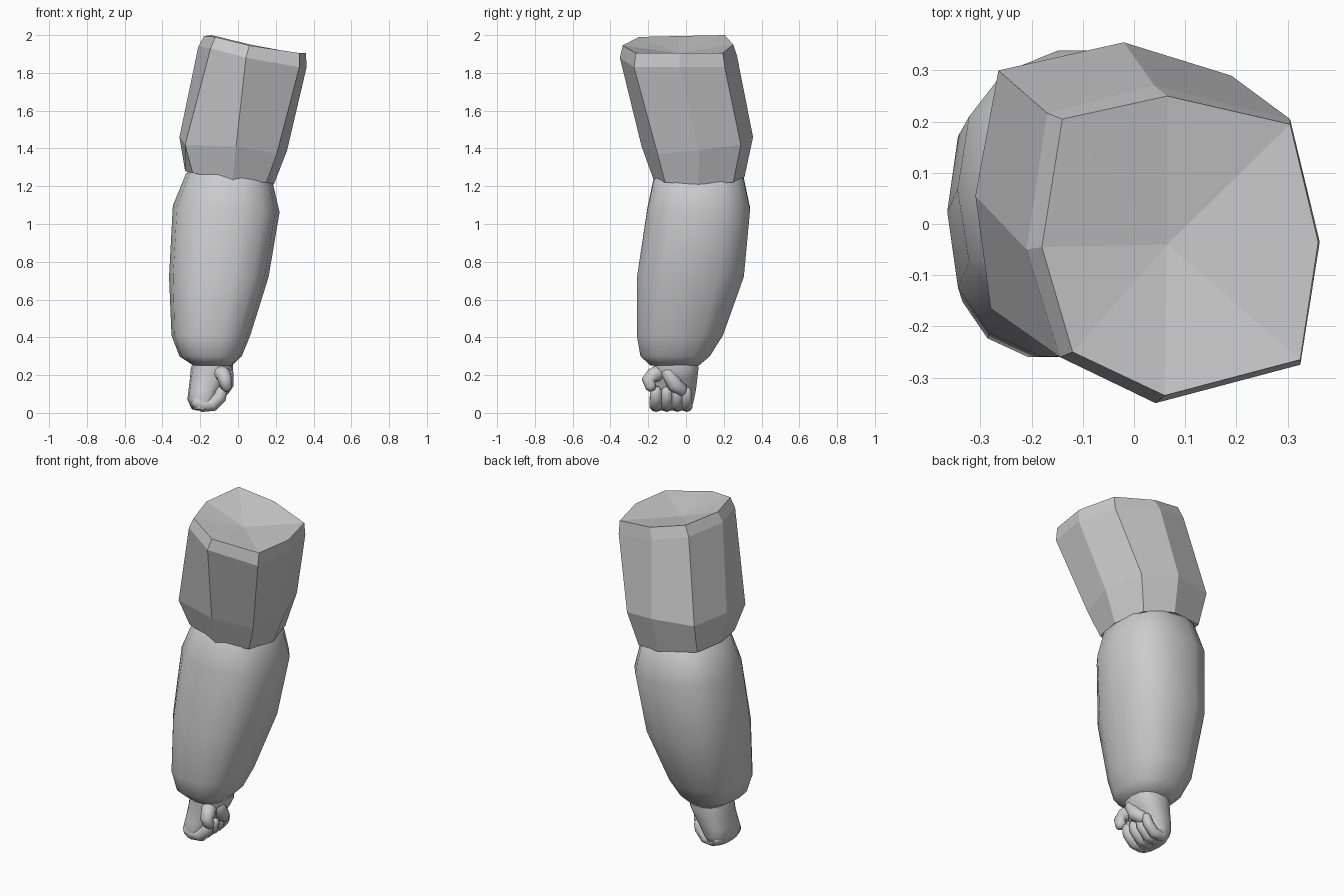
import bpy, bmesh, math
from mathutils import Vector

if "Cube" in bpy.data.objects:
    bpy.data.objects.remove(bpy.data.objects["Cube"])


def loft(name, rings, centre=None, smooth=None):
    """Skin a stack of rings (top to bottom), optional dished top centre."""
    bm = bmesh.new()
    rows = [[bm.verts.new(p) for p in r] for r in rings]
    n = len(rows[0])
    for a, b in zip(rows, rows[1:]):
        for i in range(n):
            j = (i + 1) % n
            bm.faces.new((a[i], a[j], b[j], b[i]))
    if centre:
        c = bm.verts.new(centre)
        for i in range(0, n, 2):
            for k in (i, i + 1):
                bm.faces.new((c, rows[0][k], rows[0][(k + 1) % n]))
    else:
        bm.faces.new(rows[0])
    bm.faces.new(rows[-1])
    bmesh.ops.recalc_face_normals(bm, faces=bm.faces)
    me = bpy.data.meshes.new(name)
    bm.to_mesh(me)
    bm.free()
    ob = bpy.data.objects.new(name, me)
    bpy.context.collection.objects.link(ob)
    if smooth:
        bpy.ops.object.select_all(action='DESELECT')
        ob.select_set(True)
        bpy.context.view_layer.objects.active = ob
        bpy.ops.object.shade_smooth_by_angle(angle=math.radians(smooth))
    return ob


def oval(x0, x1, y0, y1, z, tilt=0.0, n=14, e=2.5):
    """Squarish oval ring from its extents, tilted along x."""
    cx, cy, rx, ry = (x0 + x1) / 2, (y0 + y1) / 2, (x1 - x0) / 2, (y1 - y0) / 2
    out = []
    for i in range(n):
        t = 2 * math.pi * i / n
        c, s = math.cos(t), math.sin(t)
        x = rx * math.copysign(abs(c) ** (2 / e), c)
        y = ry * math.copysign(abs(s) ** (2 / e), s)
        out.append((cx + x, cy + y, z + tilt * x))
    return out


def tube(name, pts, radii, n=10):
    """Rounded finger following a path, with domed ends."""
    pts = [Vector(p) for p in pts]
    first, last = pts[0] - pts[1], pts[-1] - pts[-2]
    pts = ([pts[0] + first.normalized() * radii[0] * .6] + pts
           + [pts[-1] + last.normalized() * radii[-1] * .6])
    radii = [radii[0] * .55] + radii + [radii[-1] * .55]
    rings = []
    for k, p in enumerate(pts):
        d = (pts[min(k + 1, len(pts) - 1)] - pts[max(k - 1, 0)]).normalized()
        u = d.cross(Vector((0.0, 1.0, 0.05))).normalized()
        v = d.cross(u)
        rings.append([p + (u * math.cos(a) + v * math.sin(a)) * radii[k]
                      for a in (2 * math.pi * i / n for i in range(n))])
    return loft(name, rings, smooth=70)


# Faceted eight-sided upper arm
rim = [(.36, -.035, 1.905), (.325, -.265, 1.905), (.06, -.335, 1.945), (-.12, -.25, 1.99),
       (-.18, -.045, 1.995), (-.14, .205, 2.0), (.065, .25, 1.95), (.305, .195, 1.905)]
shoulder = [(.363, -.035, 1.83), (.325, -.275, 1.83), (.042, -.35, 1.88), (-.145, -.26, 1.93),
            (-.21, -.05, 1.94), (-.17, .217, 1.94), (.04, .27, 1.89), (.305, .205, 1.83)]
bulge = [(.26, .07, 1.39), (.205, -.15, 1.37), (-.01, -.235, 1.41), (-.28, -.165, 1.42),
         (-.31, .055, 1.46), (-.265, .3, 1.46), (-.02, .355, 1.46), (.19, .29, 1.42)]
elbow = [(.19, .065, 1.21), (.15, -.11, 1.22), (-.03, -.17, 1.23), (-.24, -.12, 1.27),
         (-.28, .06, 1.28), (-.25, .25, 1.28), (-.03, .31, 1.25), (.14, .25, 1.22)]
loft("upper_arm", [rim, shoulder, bulge, elbow], centre=(.065, -.04, 1.905))

# Smooth forearm
loft("forearm", [
    oval(-.21, .14, -.12, .25, 1.30, -.12),
    oval(-.275, .185, -.175, .31, 1.24, -.12),
    oval(-.345, .22, -.21, .345, 1.08, -.06),
    oval(-.365, .162, -.265, .312, .72),
    oval(-.352, .065, -.265, .20, .41),
    oval(-.31, .02, -.245, .13, .30),
    oval(-.235, -.03, -.19, .07, .25),
], smooth=50)

# Wrist and palm
loft("hand", [
    oval(-.235, -.03, -.17, .065, .29),
    oval(-.25, -.025, -.175, .068, .23),
    oval(-.255, -.05, -.175, .062, .18),
    oval(-.262, -.09, -.185, .055, .12),
    oval(-.268, -.11, -.195, .045, .07),
    oval(-.245, -.13, -.19, .03, .02),
    oval(-.215, -.155, -.15, .0, .012),
], smooth=60)

# Four curled fingers
for i, y in enumerate((-.158, -.102, -.046, .004)):
    r = .037 - .002 * i
    tube("finger_%d" % (i + 1),
         [(-.22, y, .06), (-.185, y, r + .004), (-.135, y, r + .008),
          (-.095, y, .085), (-.085, y, .12)], [r, r, r, r * .95, r * .8])

# Thumb folded across the front of the fist
tube("thumb", [(-.10, -.13, .215), (-.075, -.175, .20), (-.07, -.20, .175),
               (-.06, -.185, .135)], [.045, .04, .036, .03])

# Pad at the heel of the palm
tube("palm_pad", [(-.06, -.10, .22), (-.065, -.06, .15), (-.08, -.02, .12)],
     [.035, .042, .035])
